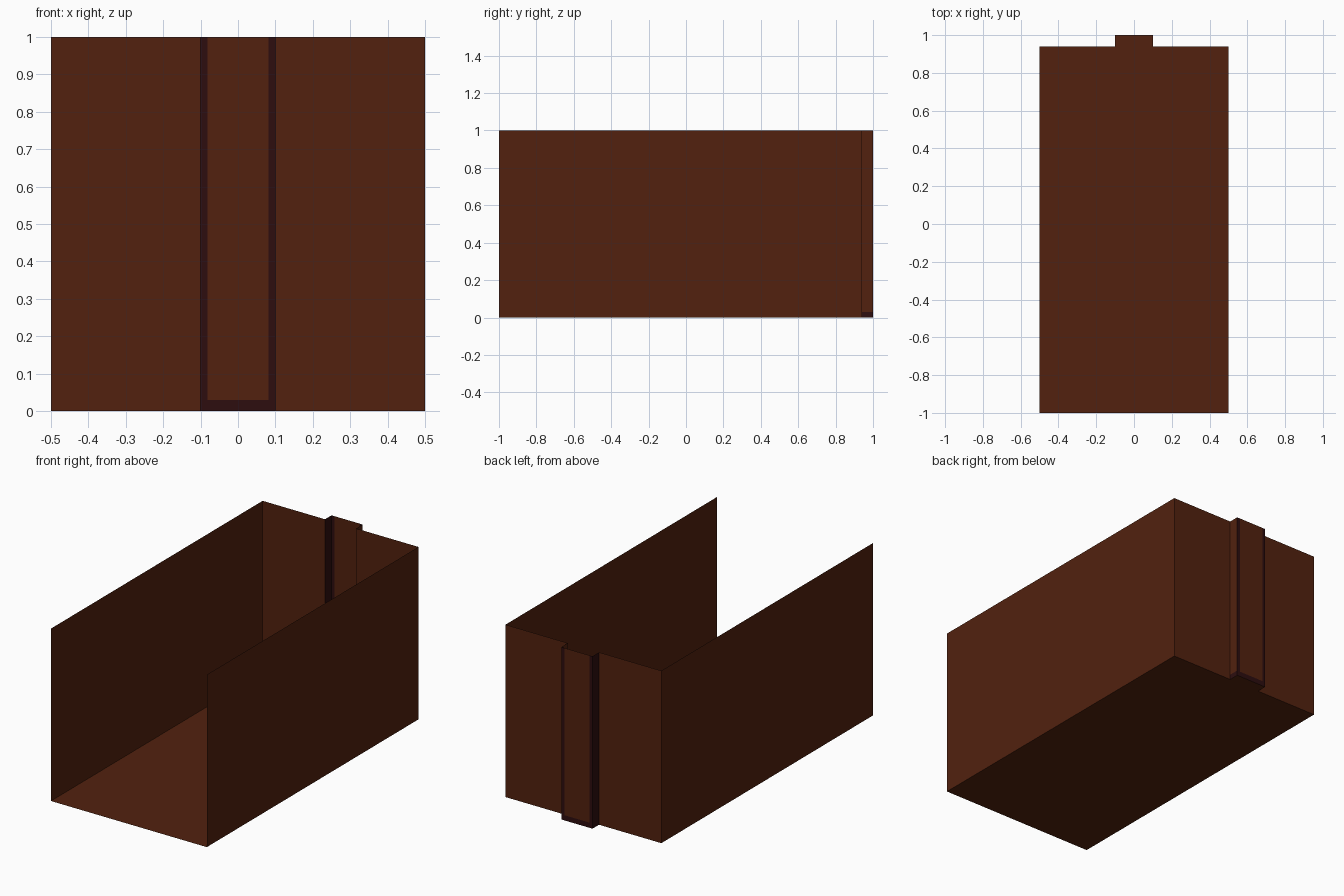
import bpy, bmesh

if "Cube" in bpy.data.objects:
    bpy.data.objects.remove(bpy.data.objects["Cube"])


def flat_material(name, rgb):
    m = bpy.data.materials.new(name)
    m.diffuse_color = (*rgb, 1.0)
    m.use_nodes = True
    m.node_tree.nodes["Principled BSDF"].inputs["Base Color"].default_value = m.diffuse_color
    return m


brown = flat_material("rust brown", (0.085, 0.0155, 0.0045))
dark = flat_material("dark maroon", (0.026, 0.004, 0.0045))


def make_object(name, bm):
    me = bpy.data.meshes.new(name)
    bm.to_mesh(me)
    bm.free()
    me.materials.append(brown)
    me.materials.append(dark)
    ob = bpy.data.objects.new(name, me)
    bpy.context.collection.objects.link(ob)
    return ob


def sheet_wall(name, path, levels, is_dark):
    """Upright thin sheet following a plan path; is_dark(face centre) picks colour."""
    bm = bmesh.new()
    rows = [[bm.verts.new((x, y, z)) for x, y in path] for z in levels]
    for low, high in zip(rows, rows[1:]):
        for i in range(len(path) - 1):
            f = bm.faces.new((low[i], low[i + 1], high[i + 1], high[i]))
            f.material_index = int(is_dark(f.calc_center_median()))
    return make_object(name, bm)


BACK, W, N, S = 0.94, 0.5, 0.1, 0.081

# side walls and back wall either side of the groove
for side, label in ((1, "right"), (-1, "left")):
    path = [(side * W, -1), (side * W, BACK), (side * N, BACK)][::side]
    sheet_wall(label + "_wall", path, (0, 1), lambda c: False)

# groove bulging out of the back wall, with dark edging
groove = [(N, BACK), (N, 1), (S, 1), (-S, 1), (-N, 1), (-N, BACK)]
sheet_wall("back_groove", groove, (0, 0.03, 1),
           lambda c: c.z < 0.03 or c.x < -S or (c.y > 0.99 and abs(c.x) > S))

# floor, including the foot of the groove
bm = bmesh.new()
outline = [(-W, -1), (W, -1), (W, BACK), (N, BACK), (N, 1), (-N, 1), (-N, BACK), (-W, BACK)]
bm.faces.new([bm.verts.new((x, y, 0)) for x, y in outline])
make_object("floor", bm)
